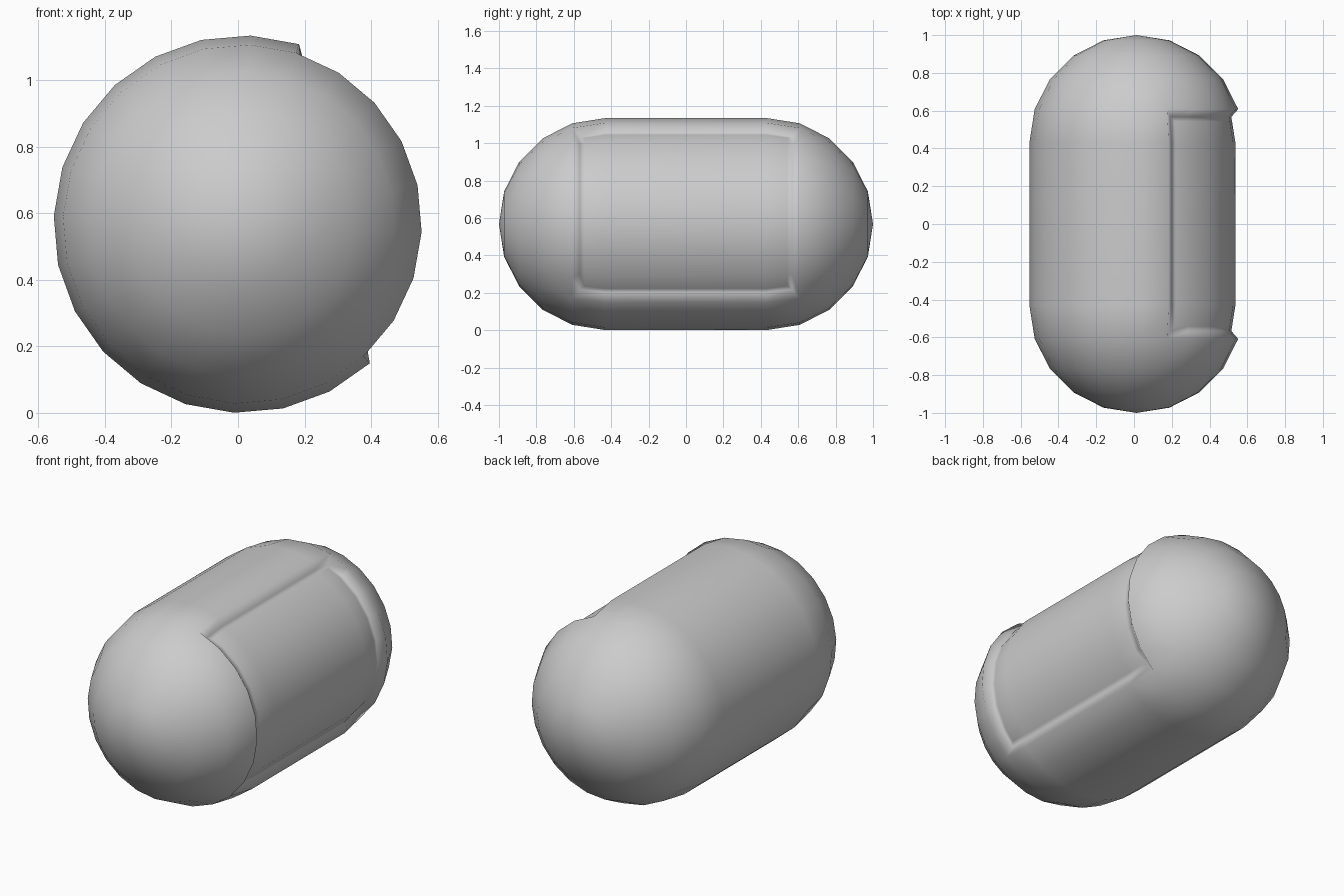
import bpy, bmesh
from math import sin, cos, radians

if "Cube" in bpy.data.objects:
    bpy.data.objects.remove(bpy.data.objects["Cube"])

R, SIDES, STEPS = 0.567, 24, 5
HALF = 1.0 - R              # half length of the straight section
CX, CZ = 0.013, R           # body axis
START = 72.5                # angle of the panel's upper edge

bm = bmesh.new()

# Capsule rings along y, closed with a pole at each end
profile = [(-HALF - R * cos(radians(90 * i / STEPS)), R * sin(radians(90 * i / STEPS)))
           for i in range(1, STEPS + 1)]
profile += [(-y, r) for y, r in reversed(profile)]
rings = []
for y, r in profile:
    angles = [radians(START - 360 / SIDES * k) for k in range(SIDES)]
    rings.append([bm.verts.new((CX + r * cos(a), y, CZ + r * sin(a))) for a in angles])

panel = []
for j in range(len(rings) - 1):
    for k in range(SIDES):
        n = (k + 1) % SIDES
        f = bm.faces.new((rings[j][k], rings[j][n], rings[j + 1][n], rings[j + 1][k]))
        if k < 8 and STEPS - 2 <= j <= STEPS:
            panel.append(f)
for ring, y in ((rings[0], -1), (rings[-1], 1)):
    pole = bm.verts.new((CX, y, CZ))
    for k in range(SIDES):
        bm.faces.new((ring[k], ring[(k + 1) % SIDES], pole))
bmesh.ops.recalc_face_normals(bm, faces=bm.faces)

# Recessed side panel: sloped wall, then a support loop on the floor
bmesh.ops.inset_region(bm, faces=panel, thickness=0.035, depth=-0.042, use_even_offset=True)
bmesh.ops.inset_region(bm, faces=panel, thickness=0.025, depth=0, use_even_offset=True)

mesh = bpy.data.meshes.new("capsule_body")
bm.to_mesh(mesh)
bm.free()
body = bpy.data.objects.new("capsule_body", mesh)
bpy.context.collection.objects.link(body)
for p in mesh.polygons:
    p.use_smooth = True
weighted = body.modifiers.new("weighted_normals", 'WEIGHTED_NORMAL')
weighted.weight = 50
